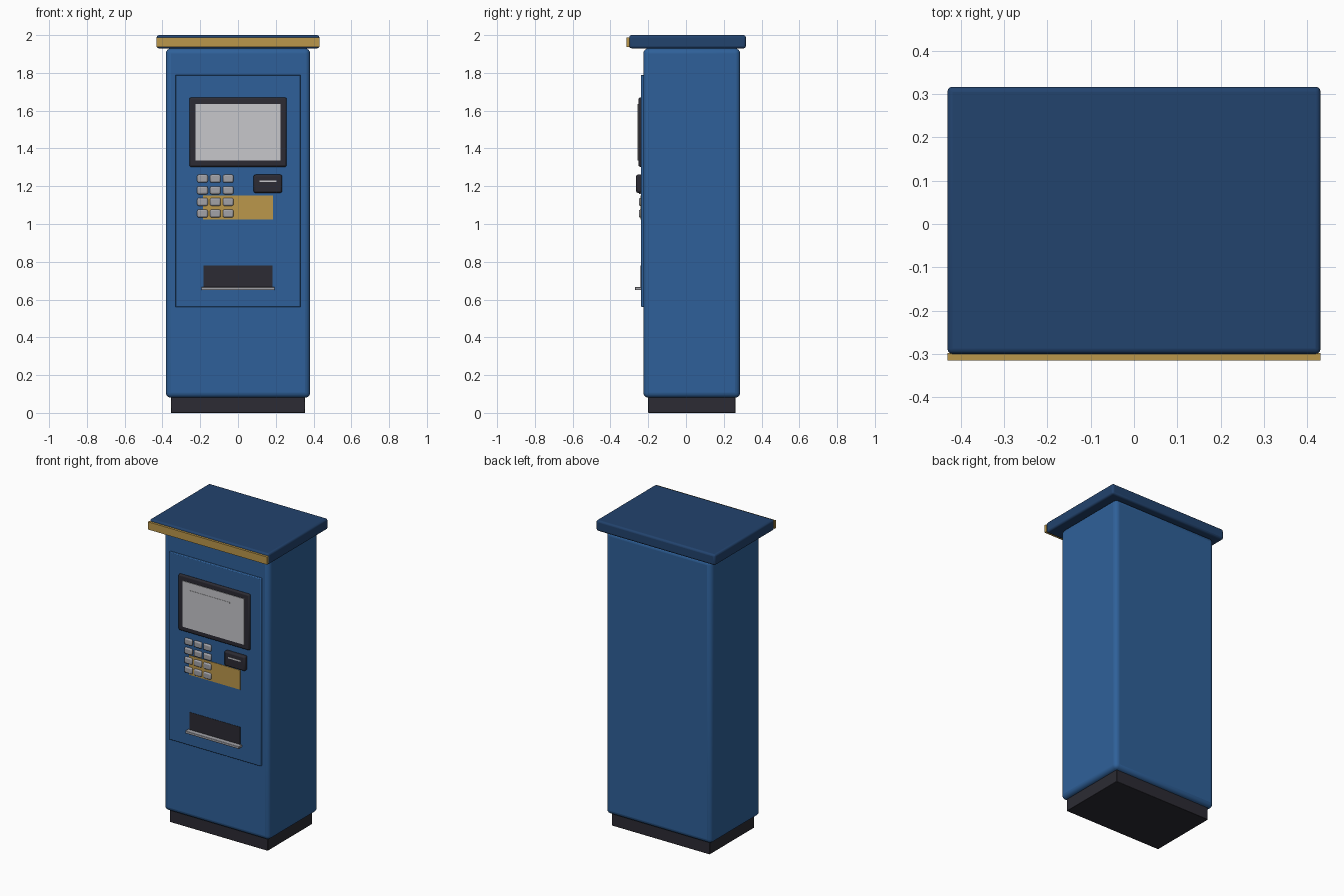
import bpy

cube = bpy.data.objects.get("Cube")
if cube:
    bpy.data.objects.remove(cube, do_unlink=True)


def material(name, rgb):
    m = bpy.data.materials.new(name)
    m.use_nodes = True
    colour = (*rgb, 1)
    m.diffuse_color = colour
    bsdf = next(n for n in m.node_tree.nodes if n.type == "BSDF_PRINCIPLED")
    bsdf.inputs["Base Color"].default_value = colour
    return m


blue = material("cabinet blue", (0.028, 0.118, 0.32))
navy = material("roof navy", (0.016, 0.056, 0.155))
gold = material("gold", (0.5, 0.31, 0.07))
dark = material("charcoal", (0.025, 0.024, 0.033))
screen_grey = material("screen grey", (0.57, 0.57, 0.6))
metal = material("key grey", (0.36, 0.36, 0.39))


def box(name, x, y, z, mat, bevel=0.0, segments=2):
    """Box from (min, max) ranges, with optional rounded edges."""
    bpy.ops.mesh.primitive_cube_add(
        size=1, location=[(a + b) / 2 for a, b in (x, y, z)])
    ob = bpy.context.object
    ob.name = name
    ob.scale = [b - a for a, b in (x, y, z)]
    bpy.ops.object.transform_apply(location=False, rotation=False, scale=True)
    ob.data.materials.append(mat)
    if bevel:
        mod = ob.modifiers.new("rounding", "BEVEL")
        mod.width = bevel
        mod.segments = segments
        bpy.ops.object.shade_smooth_by_angle()
    return ob


def wide(half):
    return (-half, half)


# Cabinet, plinth and roof
box("plinth", wide(0.355), (-0.2, 0.262), (0, 0.085), dark, 0.003)
box("cabinet", wide(0.382), (-0.226, 0.287), (0.08, 1.93), blue, 0.028, 4)
box("roof", wide(0.431), (-0.3, 0.317), (1.93, 2.0), navy, 0.012, 3)
box("roof_trim", wide(0.431), (-0.315, -0.298), (1.938, 1.988), gold)

# Front panel
box("front_panel", wide(0.332), (-0.238, -0.22), (0.56, 1.79), blue, 0.005)

# Screen
box("screen_frame", wide(0.258), (-0.252, -0.23), (1.302, 1.67), dark, 0.01)
box("screen", wide(0.224), (-0.256, -0.245), (1.335, 1.635), screen_grey)
box("screen_line", (-0.17, 0.12), (-0.258, -0.255), (1.58, 1.586), screen_grey)

# Keypad on its gold plate
box("keypad_plate", wide(0.185), (-0.241, -0.236), (1.025, 1.152), gold)
for row in range(4):
    for col in range(3):
        x = -0.188 + 0.068 * col
        z = 1.24 - 0.0615 * row
        box(f"key_{row}_{col}", (x - 0.028, x + 0.028), (-0.25, -0.232),
            (z - 0.021, z + 0.021), metal, 0.008)

# Card reader
box("card_reader", (0.083, 0.234), (-0.264, -0.232), (1.165, 1.261), dark, 0.009)
box("card_slot", (0.115, 0.204), (-0.266, -0.26), (1.222, 1.231), screen_grey)

# Ticket opening and tray
box("ticket_opening", wide(0.183), (-0.24, -0.23), (0.655, 0.78), dark)
box("ticket_tray", wide(0.194), (-0.27, -0.234), (0.65, 0.666), metal, 0.003)
